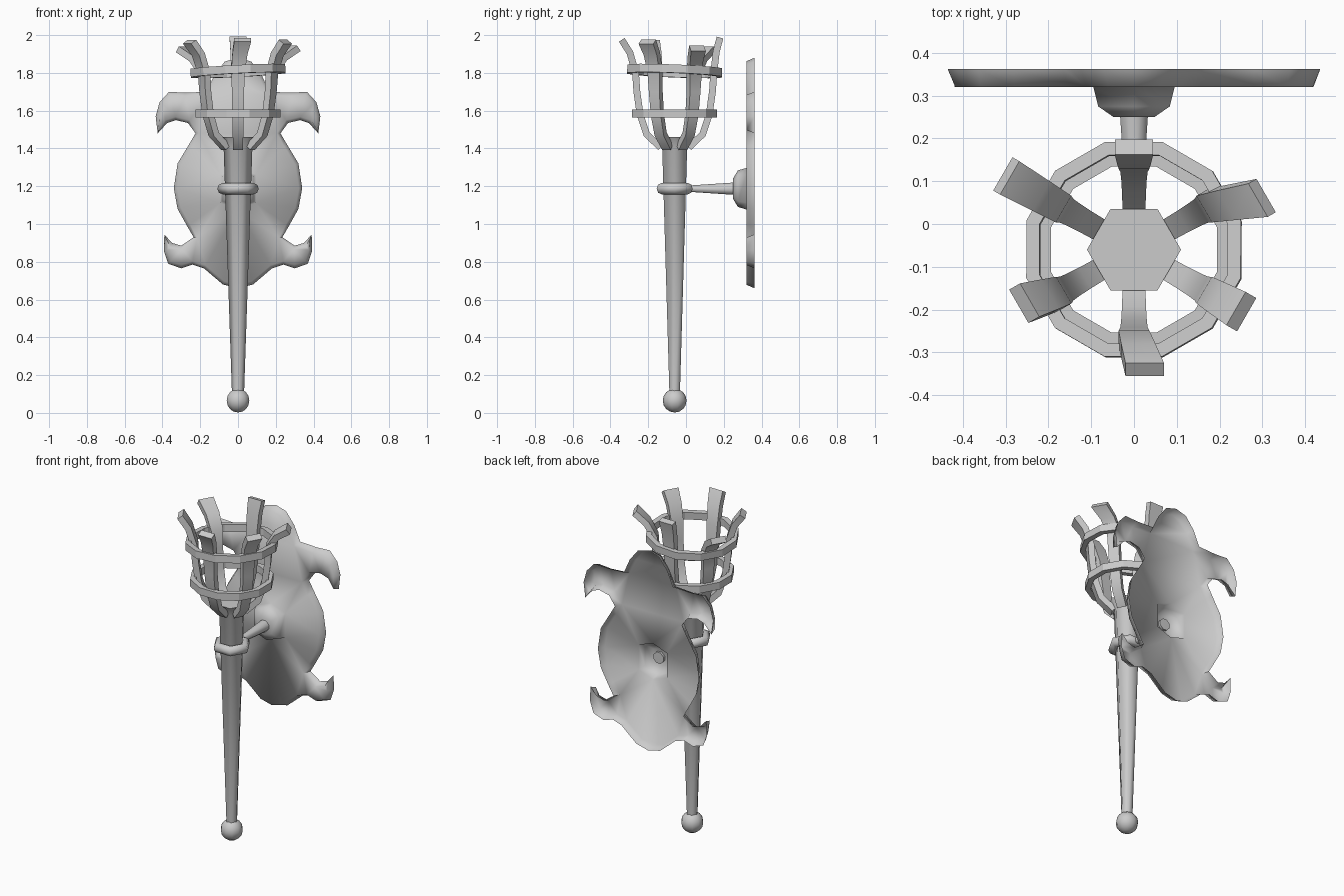
import bpy, bmesh, math
from mathutils import Vector

if "Cube" in bpy.data.objects:
    bpy.data.objects.remove(bpy.data.objects["Cube"])

CY = -0.06  # torch axis position in y


def finish(name, bm, angle=35, loc=(0, 0, 0), fix=True):
    if fix:
        bmesh.ops.recalc_face_normals(bm, faces=bm.faces)
    me = bpy.data.meshes.new(name)
    bm.to_mesh(me)
    bm.free()
    ob = bpy.data.objects.new(name, me)
    ob.location = loc
    bpy.context.collection.objects.link(ob)
    bpy.ops.object.select_all(action='DESELECT')
    ob.select_set(True)
    bpy.context.view_layer.objects.active = ob
    bpy.ops.object.shade_smooth_by_angle(angle=math.radians(angle))
    return ob


def bridge(bm, rings, closed=False):
    n = len(rings[0])
    pairs = list(zip(rings, rings[1:]))
    if closed:
        pairs.append((rings[-1], rings[0]))
    for a, b in pairs:
        for i in range(n):
            j = (i + 1) % n
            bm.faces.new((a[i], a[j], b[j], b[i]))


def lathe(name, profile, sides, phase=0.0, closed=False, angle=35, loc=(0, CY, 0)):
    bm = bmesh.new()
    rings = []
    for r, z in profile:
        rings.append([bm.verts.new((r * math.cos(phase + 2 * math.pi * i / sides),
                                    r * math.sin(phase + 2 * math.pi * i / sides), z))
                      for i in range(sides)])
    bridge(bm, rings, closed)
    if not closed:
        bm.faces.new(rings[0])
        bm.faces.new(rings[-1])
    return finish(name, bm, angle, loc)


# Handle with flared hexagonal cup
lathe("handle", [(0.032, 0.1), (0.076, 1.4), (0.11, 1.46)], 6, angle=65)

# Ball at the foot
bm = bmesh.new()
bmesh.ops.create_uvsphere(bm, u_segments=10, v_segments=8, radius=0.063)
finish("foot_ball", bm, 60, (0, CY, 0.065))

# Collar that grips the handle
collar = [(0.08 + 0.03 * math.cos(k * math.pi / 4), 0.03 * math.sin(k * math.pi / 4))
          for k in range(8)]
lathe("collar", collar, 6, closed=True, angle=65, loc=(0, CY, 1.187))

# Basket hoops, the upper one slightly bent
for name, r, z, rot in (("upper_hoop", 0.26, 1.81, (-0.04, -0.05, 0)),
                        ("lower_hoop", 0.233, 1.585, (0, 0, 0))):
    h = 0.022
    ob = lathe(name, [(r - 0.032, -h), (r, -h), (r, h), (r - 0.032, h)], 12,
               math.radians(15), True, 20, (0, CY, z))
    ob.rotation_euler = rot

# Basket slats: direction, tip radius, tip height, sideways bend
SLATS = [(90, 0.24, 1.987, 0), (30, 0.32, 1.93, -0.045), (-30, 0.29, 1.965, 0),
         (-90, 0.28, 1.975, 0.025), (210, 0.285, 1.965, -0.02), (150, 0.345, 1.925, 0)]
for k, (deg, tr, tz, bend) in enumerate(SLATS):
    a = math.radians(deg)
    out = Vector((math.cos(a), math.sin(a), 0))
    side = Vector((-math.sin(a), math.cos(a), 0))
    path = [(0.075, 1.405, 0.026, 0), (0.148, 1.475, 0.028, 0), (0.183, 1.58, 0.03, 0),
            (0.2, 1.7, 0.032, 0), (0.207, 1.8, 0.036, 0),
            (0.207 + 0.4 * (tr - 0.207), 1.8 + 0.6 * (tz - 1.8), 0.04, bend * 0.4),
            (tr, tz, 0.045, bend)]
    bm = bmesh.new()
    rings = []
    for i, (r, z, w, s) in enumerate(path):
        p, q = path[max(i - 1, 0)], path[min(i + 1, len(path) - 1)]
        t = Vector((q[0] - p[0], q[1] - p[1])).normalized()
        ring = []
        for e, f in ((-1, -1), (1, -1), (1, 1), (-1, 1)):
            rr, zz = r + t.y * 0.018 * f, z - t.x * 0.018 * f
            ring.append(bm.verts.new(out * rr + side * (s + w * e) + Vector((0, 0, zz))))
        rings.append(ring)
    bridge(bm, rings)
    bm.faces.new(rings[0])
    bm.faces.new(rings[-1])
    finish("basket_slat_%d" % (k + 1), bm, 35, (0, CY, 0))

# Arm from collar to wall plate
arm = lathe("arm", [(0.018, 0.0), (0.036, 0.25)], 8, math.pi / 8, angle=50, loc=(0, 0.015, 1.187))
arm.rotation_euler = (-math.pi / 2, 0, 0)

# Wall plate: scrolled outline (right half), open at the back, with a raised boss
HALF = [(0.07, 1.86), (0.125, 1.79), (0.165, 1.70), (0.28, 1.695), (0.365, 1.7),
        (0.415, 1.645), (0.436, 1.57), (0.425, 1.48), (0.375, 1.535), (0.33, 1.55),
        (0.265, 1.535), (0.225, 1.48), (0.26, 1.42), (0.32, 1.32), (0.34, 1.19),
        (0.32, 1.08), (0.27, 0.99), (0.235, 0.93), (0.3, 0.885), (0.35, 0.9),
        (0.39, 0.945), (0.393, 0.86), (0.37, 0.79), (0.3, 0.765), (0.24, 0.785),
        (0.18, 0.765), (0.08, 0.68)]
outline = [(0, 1.88)] + HALF + [(0, 0.66)] + [(-x, z) for x, z in reversed(HALF)]
bm = bmesh.new()
face = bm.faces.new([bm.verts.new((x, 0.363, z)) for x, z in outline])
bm.normal_update()
bmesh.ops.inset_individual(bm, faces=[face], thickness=0.018, use_even_offset=False)
for v in face.verts:
    v.co.y = 0.32
rim = list(face.edges)
bmesh.ops.delete(bm, geom=[face], context='FACES_ONLY')
BOSS = [(0, 0.11), (0.095, 0.075), (0.095, -0.075), (0, -0.11),
        (-0.095, -0.075), (-0.095, 0.075)]
rings = [[bm.verts.new((x * s, y, 1.187 + z * s)) for x, z in BOSS]
         for y, s in ((0.32, 1.0), (0.275, 0.88), (0.25, 0.5))]
bridge(bm, rings)
bm.faces.new(rings[-1])
base = [bm.edges.get((rings[0][i], rings[0][(i + 1) % 6])) for i in range(6)]
bmesh.ops.triangle_fill(bm, edges=rim + base, use_beauty=True, normal=(0, -1, 0))
bmesh.ops.recalc_face_normals(bm, faces=bm.faces)
if sum(f.normal.y * f.calc_area() for f in bm.faces) > 0:
    bmesh.ops.reverse_faces(bm, faces=bm.faces)
finish("wall_plate", bm, 75, fix=False)
